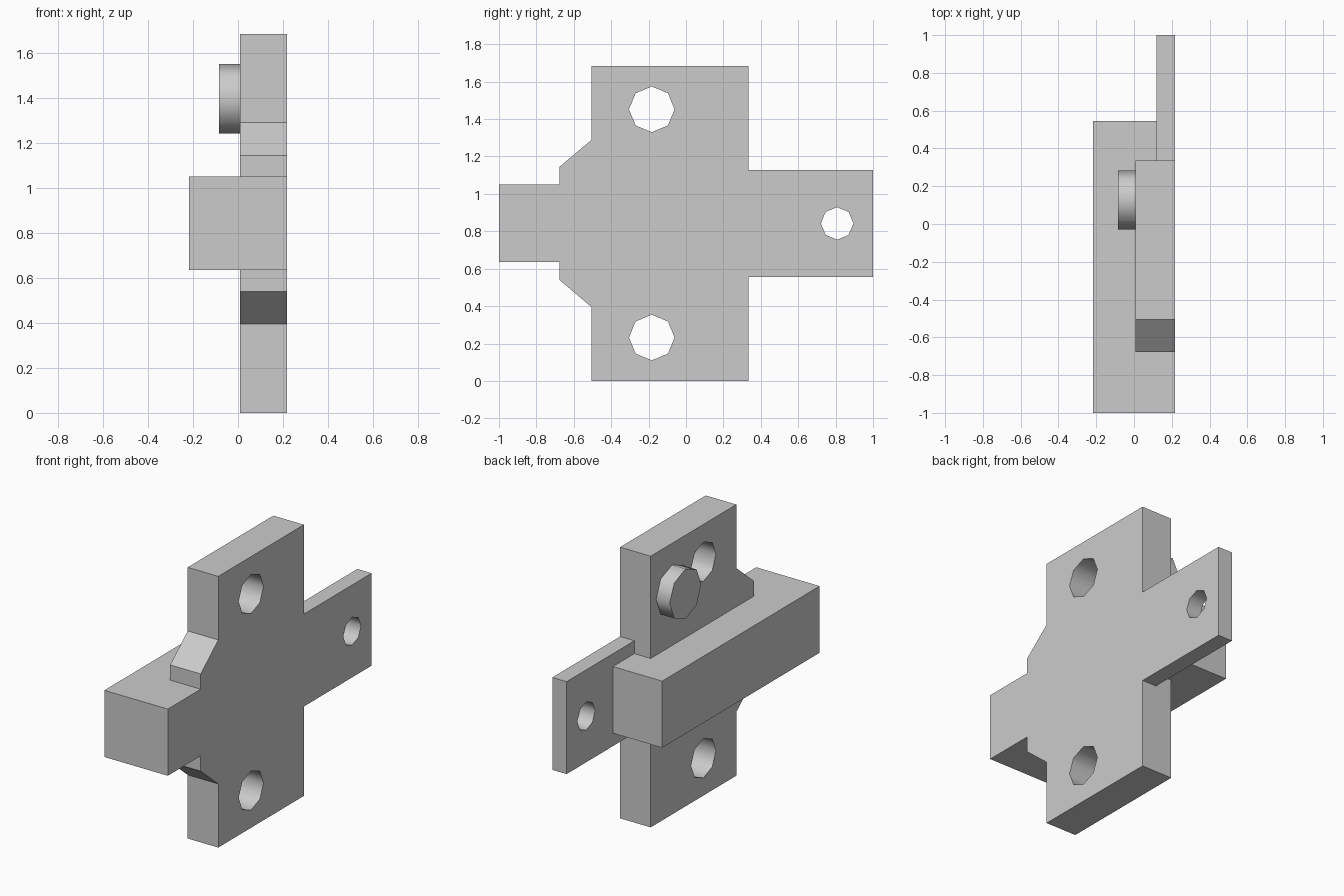
import bpy, bmesh, math

if "Cube" in bpy.data.objects:
    bpy.data.objects.remove(bpy.data.objects["Cube"])


def prism(name, profile, x0, x1, smooth=False):
    """Extrude a (y, z) profile along x from x0 to x1."""
    bm = bmesh.new()
    a = [bm.verts.new((x0, y, z)) for y, z in profile]
    b = [bm.verts.new((x1, y, z)) for y, z in profile]
    bm.faces.new(a)
    bm.faces.new(b[::-1])
    n = len(profile)
    for i in range(n):
        j = (i + 1) % n
        bm.faces.new((a[i], b[i], b[j], a[j])).smooth = smooth
    bmesh.ops.recalc_face_normals(bm, faces=bm.faces[:])
    me = bpy.data.meshes.new(name)
    bm.to_mesh(me)
    bm.free()
    ob = bpy.data.objects.new(name, me)
    bpy.context.collection.objects.link(ob)
    return ob


def rect(y0, y1, z0, z1):
    return [(y0, z0), (y1, z0), (y1, z1), (y0, z1)]


def octagon(y, z, r):
    return [(y + r * math.cos(i * math.pi / 4), z + r * math.sin(i * math.pi / 4))
            for i in range(8)]


def combine(target, tool, operation):
    mod = target.modifiers.new(operation, 'BOOLEAN')
    mod.operation = operation
    mod.solver = 'EXACT'
    mod.object = tool
    bpy.context.view_layer.objects.active = target
    bpy.ops.object.modifier_apply(modifier=mod.name)
    bpy.data.objects.remove(tool)


FRONT = 0.218   # shared flush face
BACK = 0.008    # rear face of the plate
MID = 0.842     # mirror height of the plate

# Upright plate with bevelled shoulders, mirrored about its middle height
half = [(0.335, 0.0), (-0.505, 0.0), (-0.505, 0.395), (-0.677, 0.54)]
plate = prism("mounting_plate", half + [(y, 2 * MID - z) for y, z in half[::-1]], BACK, FRONT)

# Sliding bar and thin side tab, fused flush with the plate
combine(plate, prism("bar", rect(-1.0, 0.545, 0.635, 1.049), -0.218, FRONT), 'UNION')
combine(plate, prism("side_tab", rect(0.25, 1.0, 0.555, 1.129), 0.12, FRONT), 'UNION')

# Clean leftover seams on the flush faces
bm = bmesh.new()
bm.from_mesh(plate.data)
bmesh.ops.remove_doubles(bm, verts=bm.verts[:], dist=1e-5)
bmesh.ops.dissolve_limit(bm, angle_limit=0.01, verts=bm.verts[:], edges=bm.edges[:])
bm.to_mesh(plate.data)
bm.free()

# Screw holes
for y, z, r in ((-0.183, MID - 0.61, 0.122), (-0.183, MID + 0.61, 0.122), (0.808, MID, 0.087)):
    combine(plate, prism("hole_cutter", octagon(y, z, r), -0.5, 0.5, True), 'DIFFERENCE')

# Round knob on the back of the plate
prism("back_knob", octagon(0.127, 1.395, 0.155), -0.085, BACK, True)
